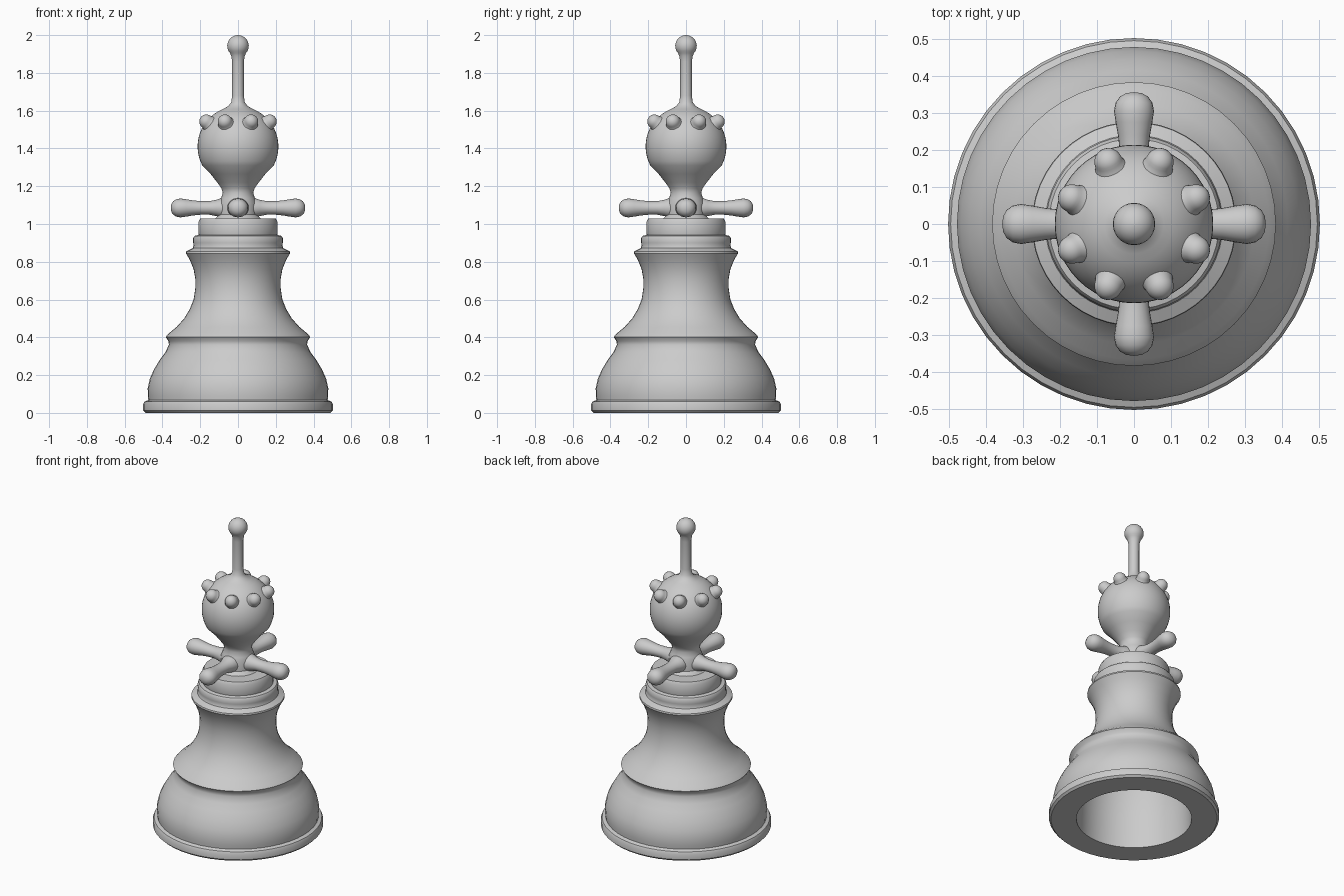
import bpy, bmesh, math
from mathutils import Matrix

if "Cube" in bpy.data.objects:
    bpy.data.objects.remove(bpy.data.objects["Cube"])


def lathe(name, profile, segments=48, closed=False, matrix=None):
    """Spin a list of (radius, height) points round the z axis."""
    bm = bmesh.new()
    rings = []
    for r, z in profile:
        if r == 0:
            rings.append([bm.verts.new((0, 0, z))] * segments)
        else:
            rings.append([bm.verts.new((r * math.cos(2 * math.pi * i / segments),
                                        r * math.sin(2 * math.pi * i / segments), z))
                          for i in range(segments)])
    pairs = list(zip(rings, rings[1:]))
    if closed:
        pairs.append((rings[-1], rings[0]))
    for a, b in pairs:
        for i in range(segments):
            j = (i + 1) % segments
            quad = list(dict.fromkeys((a[i], a[j], b[j], b[i])))
            if len(quad) > 2:
                bm.faces.new(quad)
    bmesh.ops.recalc_face_normals(bm, faces=bm.faces)
    mesh = bpy.data.meshes.new(name)
    bm.to_mesh(mesh)
    bm.free()
    if matrix:
        mesh.transform(matrix)
    obj = bpy.data.objects.new(name, mesh)
    bpy.context.collection.objects.link(obj)
    bpy.ops.object.select_all(action='DESELECT')
    obj.select_set(True)
    bpy.context.view_layer.objects.active = obj
    bpy.ops.object.shade_smooth_by_angle(angle=math.radians(38))
    return obj


def arc(r, z, a0, a1, n):
    """Points on a circle centred on the axis, by elevation in degrees."""
    pts = []
    for i in range(n + 1):
        a = math.radians(a0 + (a1 - a0) * i / n)
        pts.append((r * math.cos(a), z + r * math.sin(a)))
    return pts


# Pedestal: hollow underside, bell base, flange, waist and stepped collar
pedestal = [
    (0, 0.50), (0.22, 0.49), (0.29, 0.45), (0.32, 0.36), (0.335, 0.2), (0.34, 0),
    (0.49, 0), (0.502, 0.012), (0.502, 0.045), (0.495, 0.06), (0.475, 0.068),
    (0.477, 0.09), (0.478, 0.13), (0.467, 0.18), (0.445, 0.23), (0.415, 0.28),
    (0.385, 0.32), (0.366, 0.36), (0.368, 0.38), (0.383, 0.402),
    (0.365, 0.422), (0.325, 0.455), (0.285, 0.50), (0.255, 0.55), (0.235, 0.60),
    (0.226, 0.66), (0.226, 0.71), (0.235, 0.76), (0.255, 0.81), (0.276, 0.845),
    (0.274, 0.855), (0.24, 0.872), (0.235, 0.885), (0.237, 0.90), (0.238, 0.925),
    (0.23, 0.937), (0.208, 0.942), (0.21, 0.955), (0.21, 1.01), (0.2, 1.028), (0, 1.03)]
lathe("pedestal", pedestal)

# Hub, neck, round head, stem and tip ball in one turned piece
head = [(0, 1.02), (0.125, 1.025), (0.10, 1.05), (0.10, 1.11), (0.09, 1.135),
        (0.081, 1.165), (0.088, 1.19), (0.11, 1.22), (0.145, 1.265)]
head += arc(0.214, 1.41, -28, 68, 14)
head += [(0.05, 1.625), (0.036, 1.645), (0.031, 1.68), (0.031, 1.86), (0.036, 1.89)]
head += arc(0.057, 1.943, -42, 84, 9) + [(0, 2.0)]
lathe("head_and_stem", head)

# Four wheel spokes with rounded ends
spoke = [(0, 0.02), (0.055, 0.04), (0.052, 0.09), (0.043, 0.115), (0.036, 0.15),
         (0.036, 0.20), (0.04, 0.24), (0.046, 0.275), (0.05, 0.305),
         (0.046, 0.327), (0.035, 0.344), (0.02, 0.353), (0, 0.356)]
for k in range(4):
    m = (Matrix.Translation((0, 0, 1.085)) @ Matrix.Rotation(k * math.pi / 2, 4, 'Z')
         @ Matrix.Diagonal((1, 1.08, 1, 1)) @ Matrix.Rotation(math.pi / 2, 4, 'Y'))
    lathe(f"spoke_{k + 1}", spoke, 24, matrix=m)

# Eight studs round the upper head, pointing outward
stud = [(0.05, -0.03), (0.041, -0.012)] + [(r, z) for r, z in arc(0.038, 0, 0, 80, 6)] + [(0, 0.038)]
for k in range(8):
    m = (Matrix.Rotation(math.radians(22.5 + 45 * k), 4, 'Z')
         @ Matrix.Translation((0.181, 0, 1.542)) @ Matrix.Rotation(math.radians(55), 4, 'Y'))
    lathe(f"stud_{k + 1}", stud, 20, matrix=m)
